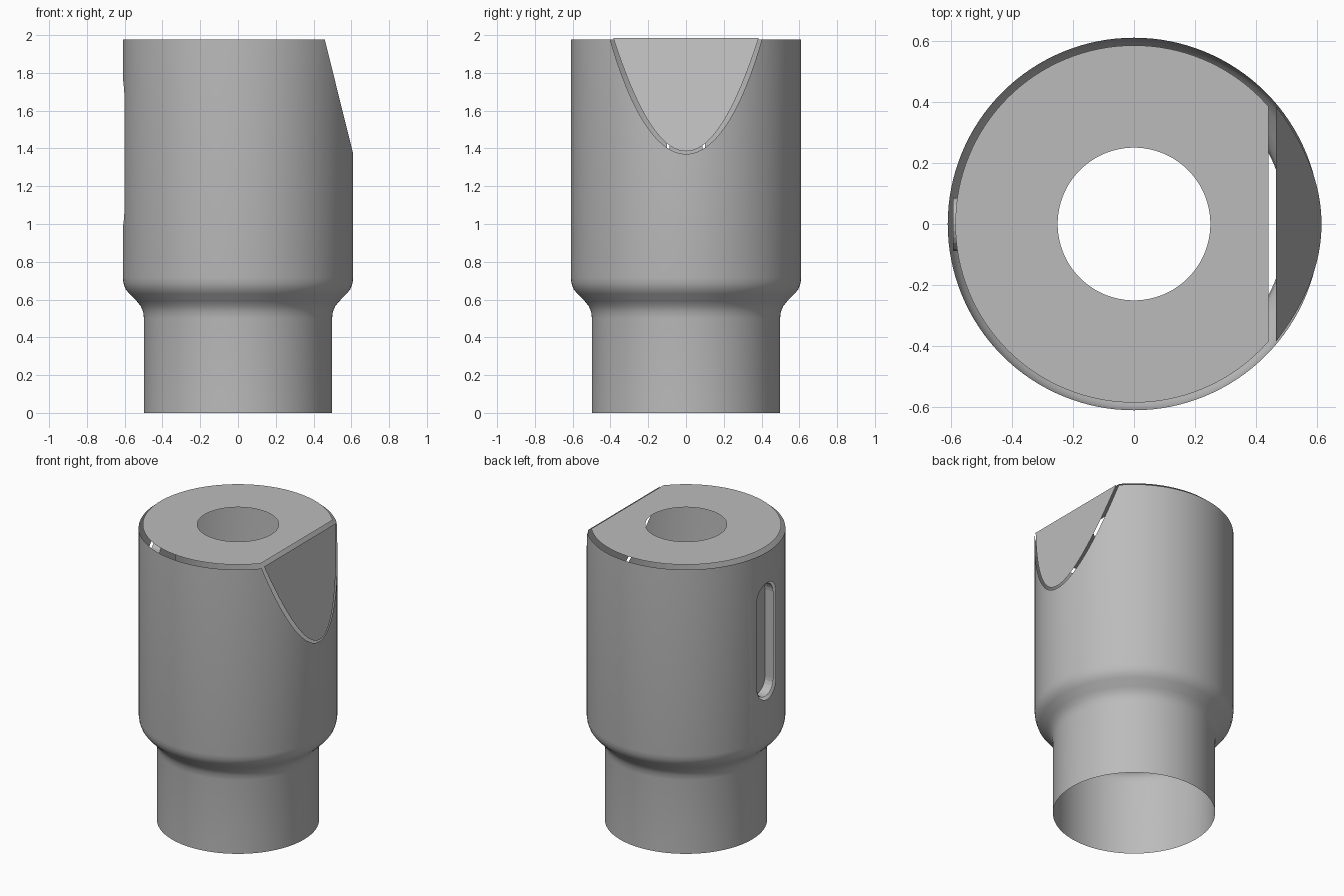
import bpy, bmesh, math
from mathutils import Vector

if "Cube" in bpy.data.objects:
    bpy.data.objects.remove(bpy.data.objects["Cube"], do_unlink=True)

grey = bpy.data.materials.new("plain_grey")
grey.use_nodes = True
grey.diffuse_color = (0.5, 0.5, 0.5, 1)
grey.node_tree.nodes["Principled BSDF"].inputs["Base Color"].default_value = (0.5, 0.5, 0.5, 1)

SEGMENTS = 128


def finish(bm, name, smooth=False):
    mesh = bpy.data.meshes.new(name)
    for f in bm.faces:
        f.smooth = smooth
    bm.to_mesh(mesh)
    bm.free()
    mesh.materials.append(grey)
    ob = bpy.data.objects.new(name, mesh)
    bpy.context.collection.objects.link(ob)
    return ob


def lathe(profile):
    bm = bmesh.new()
    verts = [bm.verts.new((r, 0, z)) for r, z in profile]
    edges = [bm.edges.new(pair) for pair in zip(verts, verts[1:])]
    bmesh.ops.spin(bm, geom=verts + edges, cent=(0, 0, 0), axis=(0, 0, 1),
                   angle=math.tau, steps=SEGMENTS)
    bmesh.ops.remove_doubles(bm, verts=bm.verts, dist=0.0005)
    return bm


def cut(bm, faces, point, normal, clear=False):
    geom = set(faces)
    for f in faces:
        geom.update(f.edges)
        geom.update(f.verts)
    bmesh.ops.bisect_plane(bm, geom=list(geom), dist=1e-5, plane_co=point,
                           plane_no=normal, clear_outer=clear)


def stadium(half, z0, z1, steps=12):
    """Outline of an upright rounded slot as (y, z) points."""
    pts = []
    for centre, start in ((z1 - half, 0), (z0 + half, math.pi)):
        for i in range(steps + 1):
            a = start + math.pi * i / steps
            pts.append((half * math.cos(a), centre + half * math.sin(a)))
    return pts


# Stepped outer wall, open at both ends
bm = lathe([(0.498, 0), (0.498, 0.50), (0.502, 0.535), (0.515, 0.565), (0.535, 0.59),
            (0.575, 0.63), (0.595, 0.655), (0.606, 0.685), (0.61, 0.715), (0.61, 1.978)])
bmesh.ops.recalc_face_normals(bm, faces=bm.faces)
slope = Vector((0.6, 0, 0.149)).normalized()
cut(bm, list(bm.faces), (0.459, 0, 1.978), slope, clear=True)

# Slot opening in the wall
outline = stadium(0.1, 0.98, 1.77)
sides = []
for (ya, za), (yb, zb) in zip(outline, outline[1:] + outline[:1]):
    sides.append((Vector((0, ya, za)), Vector((0, zb - za, ya - yb)).normalized()))
for point, normal in sides:
    near = [f for f in bm.faces if f.calc_center_median().x < -0.55
            and abs(f.calc_center_median().y) < 0.15 and f.calc_center_median().z > 0.72]
    cut(bm, near, point, normal)


def in_slot(f):
    c = f.calc_center_median()
    return c.x < -0.55 and all((Vector((0, c.y, c.z)) - p).dot(n) < 1e-5 for p, n in sides)


bmesh.ops.delete(bm, geom=[f for f in bm.faces if in_slot(f)], context='FACES')
finish(bm, "outer_wall", smooth=True)

# Flat top with a round hole, trimmed on one side
bm = lathe([(0.25, 2.0), (0.585, 2.0)])
cut(bm, list(bm.faces), (0.44, 0, 2.0), (1, 0, 0), clear=True)
bmesh.ops.recalc_face_normals(bm, faces=bm.faces)
for f in bm.faces:
    if f.normal.z < 0:
        f.normal_flip()
finish(bm, "top_plate")

# Sloped flat facet with a curved lower edge
bm = bmesh.new()
points = []
for i in range(-24, 25):
    s = i / 24
    points.append((0.614 - 0.149 * s * s, 0.385 * s, 1.385 + 0.6 * s * s))
bm.faces.new([bm.verts.new(p) for p in points])
bm.normal_update()
for f in bm.faces:
    if f.normal.x < 0:
        f.normal_flip()
finish(bm, "sloped_facet")

# Shallow pocket behind the slot
bm = bmesh.new()
outline = stadium(0.088, 0.992, 1.758)
outer = [bm.verts.new((-0.593, y, z)) for y, z in outline]
inner = [bm.verts.new((-0.53, y, z)) for y, z in outline]
count = len(outline)
for i in range(count):
    j = (i + 1) % count
    bm.faces.new((outer[i], outer[j], inner[j], inner[i]))
bm.faces.new(inner)
bmesh.ops.recalc_face_normals(bm, faces=bm.faces)
bmesh.ops.reverse_faces(bm, faces=bm.faces)
finish(bm, "slot_pocket")
